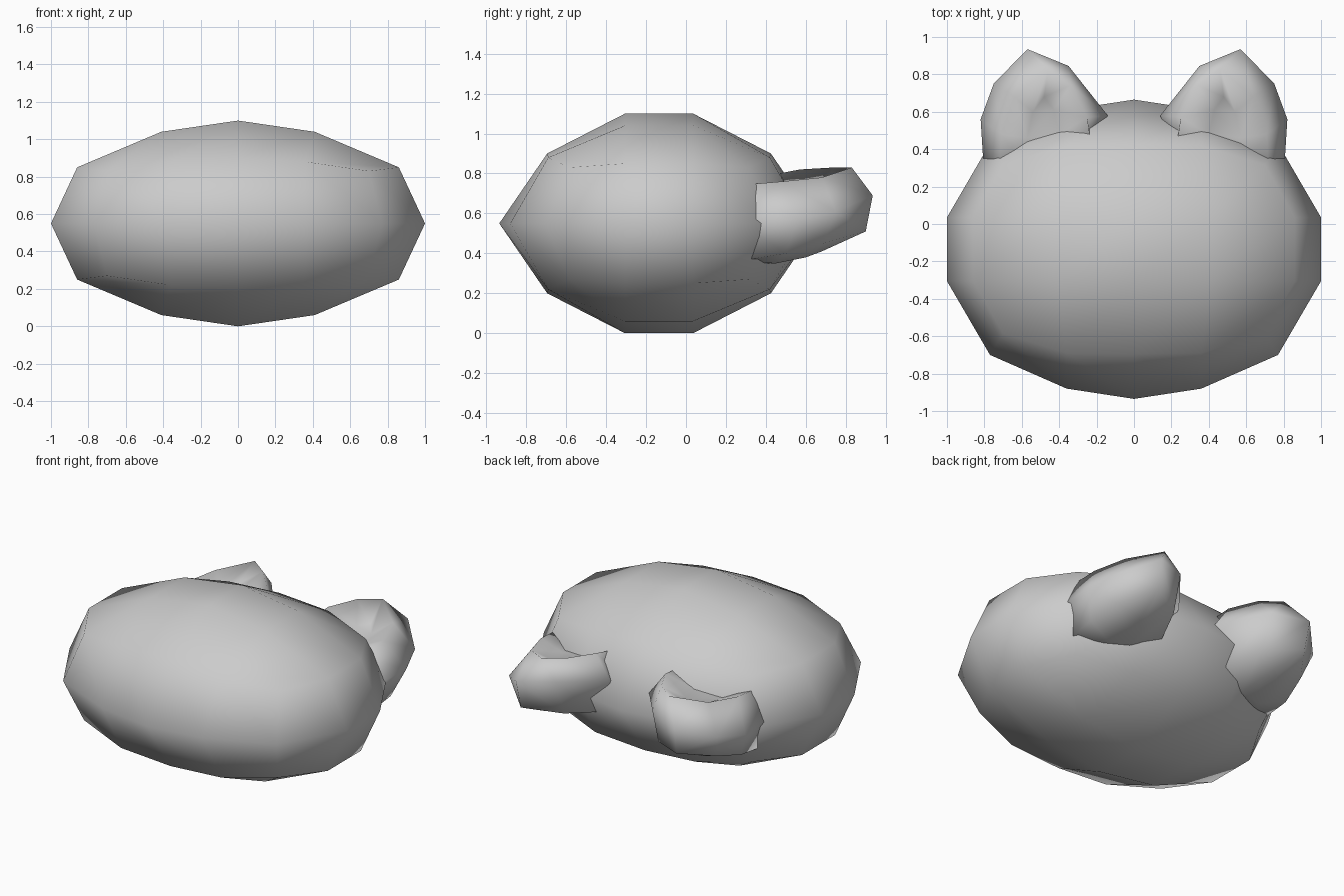
import bpy, bmesh

if "Cube" in bpy.data.objects:
    bpy.data.objects.remove(bpy.data.objects["Cube"])


def make_object(name, verts, faces):
    me = bpy.data.meshes.new(name)
    me.from_pydata(verts, [], faces)
    bm = bmesh.new()
    bm.from_mesh(me)
    bmesh.ops.remove_doubles(bm, verts=bm.verts, dist=0.0001)
    bmesh.ops.recalc_face_normals(bm, faces=bm.faces)
    bm.to_mesh(me)
    bm.free()
    me.shade_smooth()
    ob = bpy.data.objects.new(name, me)
    bpy.context.collection.objects.link(ob)
    return ob


CZ, CY = 0.55, -0.135      # centre of the head


def ring(quarter, side):
    """12-sided ring from quarter points (x, y offset, z offset)."""
    top = [(-x, y, z) for x, y, z in quarter[:0:-1]] + quarter
    pts = top[1:-1] + [quarter[-1]]
    pts += [(x, y, -z) for x, y, z in reversed(top[1:-1])] + [top[0]]
    return [(x, CY + side * y, CZ + z) for x, y, z in pts]


# Head: four rings along y, closed by domed 4 x 2 end caps
end = [(0, .56, .35), (.36, .555, .33), (.70, .45, .28), (.77, .565, 0)]
mid = [(0, .17, .55), (.41, .17, .49), (.86, .17, .30), (1.0, .17, 0)]
rings = [ring(end, -1), ring(mid, -1), ring(mid, 1), ring(end, 1)]
verts = [p for r in rings for p in r]
faces = [(12*i + j, 12*i + (j+1) % 12, 12*i + 12 + (j+1) % 12, 12*i + 12 + j)
         for i in range(3) for j in range(12)]
for base, side in ((0, -1), (36, 1)):
    n = len(verts)
    verts += [(-.36, CY + side * .745, CZ), (0, CY + side * .80, CZ),
              (.36, CY + side * .745, CZ)]
    # middle row of the cap, left to right
    row = [base + 11, n, n + 1, n + 2, base + 5]
    top = [base + i for i in range(5)]
    bot = [base + i for i in range(10, 5, -1)]
    for a, b in ((top, row), (row, bot)):
        faces += [(a[i], a[i+1], b[i+1], b[i]) for i in range(4)]
make_object("head", verts, faces)

# Ear: arcs from outer root over the tip to inner root, hollow top to underside
arcs = [
    [(.58, .30, .70), (.57, .46, .70), (.54, .60, .71), (.48, .68, .73),
     (.43, .61, .73), (.40, .48, .73), (.40, .32, .72)],               # hollow
    [(.72, .25, .74), (.71, .48, .76), (.64, .68, .78), (.46, .83, .83),
     (.34, .74, .83), (.25, .57, .82), (.22, .36, .78)],               # rim
    [(.80, .24, .57), (.82, .56, .57), (.75, .75, .61), (.57, .935, .69),
     (.35, .845, .71), (.14, .58, .67), (.22, .40, .65)],              # outline
    [(.74, .25, .36), (.75, .50, .40), (.70, .69, .45), (.56, .90, .51),
     (.34, .77, .48), (.25, .55, .43), (.28, .35, .40)],               # lower edge
    [(.56, .25, .35), (.58, .45, .35), (.57, .60, .38), (.53, .68, .41),
     (.46, .62, .40), (.43, .48, .36), (.44, .30, .36)],               # underside
]
for name, s in (("left_ear", -1), ("right_ear", 1)):
    verts = [(s * x, y, z) for arc in arcs for x, y, z in arc]
    faces = [(7*i + j, 7*i + j + 1, 7*i + 8 + j, 7*i + 7 + j)
             for i in range(4) for j in range(6)]
    # close the hollow and underside strips across the middle
    for b in (0, 28):
        faces += [(b, b+1, b+5, b+6), (b+1, b+2, b+4, b+5), (b+2, b+3, b+4)]
    # closed root, inside the head
    faces.append((0, 7, 14, 21, 28, 34, 27, 20, 13, 6))
    make_object(name, verts, faces)
